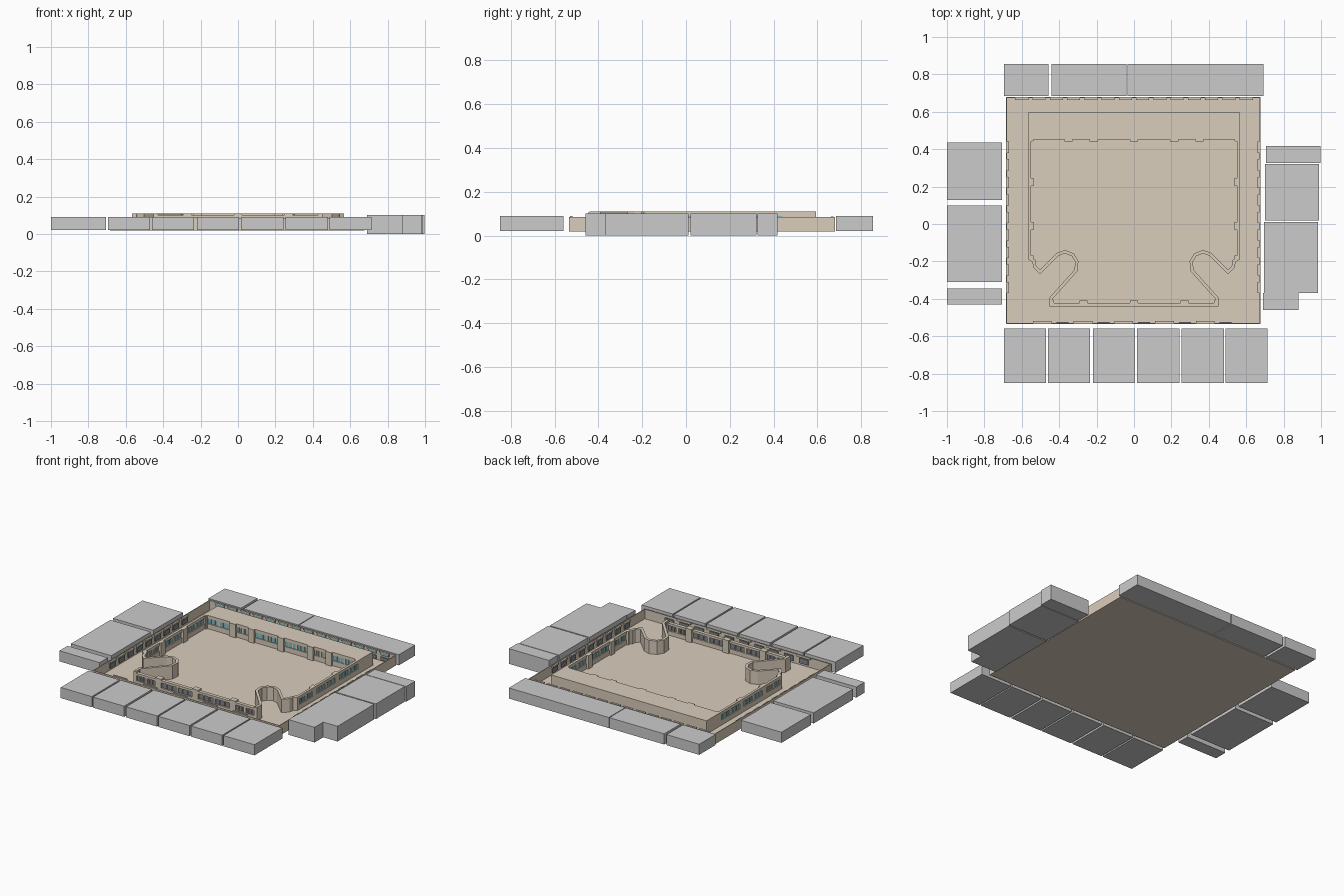
import bpy, bmesh
from mathutils import Vector

if "Cube" in bpy.data.objects:
    bpy.data.objects.remove(bpy.data.objects["Cube"])


def material(name, rgb):
    m = bpy.data.materials.new(name)
    m.diffuse_color = (*rgb, 1)
    m.use_nodes = True
    m.node_tree.nodes["Principled BSDF"].inputs["Base Color"].default_value = m.diffuse_color
    return m


TAN = material("tan_stone", (0.70, 0.61, 0.50))
BLUE = material("blue_glass", (0.22, 0.50, 0.55))
DARK = material("dark_glass", (0.22, 0.24, 0.26))


def finish(name, bm, mat):
    bmesh.ops.recalc_face_normals(bm, faces=bm.faces)
    me = bpy.data.meshes.new(name)
    bm.to_mesh(me)
    bm.free()
    ob = bpy.data.objects.new(name, me)
    if mat:
        me.materials.append(mat)
    bpy.context.collection.objects.link(ob)
    return ob


def boxes(name, items, mat=None):
    """One object from (x0, x1, y0, y1, z0, z1) boxes."""
    bm = bmesh.new()
    for x0, x1, y0, y1, z0, z1 in items:
        vs = bmesh.ops.create_cube(bm, size=1)["verts"]
        for v in vs:
            v.co = Vector(((x0, x1)[v.co.x > 0], (y0, y1)[v.co.y > 0], (z0, z1)[v.co.z > 0]))
    return finish(name, bm, mat)


def path_wall(name, pts, thick, z0, z1, mat):
    """Wall of even thickness along a polyline, mitred at the corners."""
    pts = [Vector(p) for p in pts]
    bm = bmesh.new()
    rings = []
    for i, p in enumerate(pts):
        a = (p - pts[i - 1]).normalized() if i else (pts[1] - p).normalized()
        b = (pts[i + 1] - p).normalized() if i < len(pts) - 1 else a
        na, nb = Vector((-a.y, a.x)), Vector((-b.y, b.x))
        n = (na + nb).normalized()
        n *= thick / 2 / max(n.dot(na), 0.5)
        rings.append([bm.verts.new((q.x, q.y, z)) for q, z in
                      ((p - n, z0), (p + n, z0), (p + n, z1), (p - n, z1))])
    for r, s in zip(rings, rings[1:]):
        for k in range(4):
            bm.faces.new((r[k], r[(k + 1) % 4], s[(k + 1) % 4], s[k]))
    bm.faces.new(rings[0])
    bm.faces.new(rings[-1])
    return finish(name, bm, mat)


def bay_wall(name, axis, w0, w1, inward, piers, z0, sill, head, top, glass, pier_top=None):
    """Straight wall: sill, header, piers projecting inward, glass and mullions."""
    def b(u0, u1, v0, v1, a, c):
        return (u0, u1, v0, v1, a, c) if axis == "x" else (v0, v1, u0, u1, a, c)
    lo, hi = piers[0], piers[-1]
    mid, half = (w0 + w1) / 2, 0.022
    p0, p1 = (w0, w1 + 0.012) if inward > 0 else (w0 - 0.012, w1)
    stone = [b(lo, hi, w0, w1, z0, sill), b(lo, hi, w0, w1, head, top)]
    for p in piers:
        stone.append(b(max(p - half, lo), min(p + half, hi), p0, p1, z0, pier_top or top))
    for p, q in zip(piers, piers[1:]):
        n = 6
        for k in range(1, n):
            u = p + half + (q - p - 2 * half) * k / n
            t = 0.008 if k == n // 2 else 0.002
            stone.append(b(u - t, u + t, w0 + 0.002, w1 - 0.002, sill, head))
    boxes(name, stone, TAN)
    boxes(name + "_glass", [b(lo + 0.01, hi - 0.01, mid - 0.002, mid + 0.002, sill, head)], glass)


# Surrounding blocks
front = [(x, x + 0.226, -0.85, -0.56, 0.02, 0.09) for x in (-0.696, -0.46, -0.22, 0.016, 0.254, 0.489)]
back = [(a, b, 0.685, 0.855, 0.02, 0.09) for a, b in ((-0.695, -0.457), (-0.44, -0.041), (-0.036, 0.692))]
left = [(-1.0, -0.706, a, b, 0.02, 0.09) for a, b in ((0.128, 0.435), (-0.31, 0.1), (-0.43, -0.345))]
right = [(0.705, 0.998, 0.326, 0.418, 0, 0.1), (0.70, 0.99, 0.02, 0.322, 0, 0.1),
         (0.694, 0.984, -0.37, 0.012, 0, 0.1), (0.69, 0.88, -0.46, -0.37, 0, 0.1)]
for side, items in (("front", front), ("back", back), ("left", left), ("right", right)):
    for i, it in enumerate(items):
        boxes(f"{side}_block_{i + 1}", [it])

# Floor and outer perimeter walls
X0, X1, Y0, Y1, F = -0.684, 0.676, -0.535, 0.68, 0.02
boxes("floor", [(X0, X1, Y0, Y1, F - 0.002, F + 0.002)], TAN)
T = 0.005
boxes("outer_walls", [(X0, X1, Y0, Y0 + T, F, 0.085), (X0, X1, Y1 - T, Y1, F, 0.085),
                      (X0, X0 + T, Y0, Y1, F, 0.085), (X1 - T, X1, Y0, Y1, F, 0.085)], TAN)

# Shop windows on the inner faces of the outer walls, with stone hoods above
panes, hoods, sky = [], [], []
for i in range(14):
    x = -0.6 + 1.2 * i / 13
    sky.append((x - 0.03, x + 0.03, Y1 - 0.012, Y1 - T, 0.062, 0.078))
    panes.append((x - 0.03, x + 0.03, Y1 - 0.012, Y1 - T, 0.028, 0.05))
    hoods.append((x - 0.035, x + 0.035, Y1 - 0.018, Y1 - T, 0.081, 0.088))
for i in range(10):
    x = -0.49 + 0.98 * i / 9
    panes.append((x - 0.032, x + 0.032, Y0 + T, Y0 + 0.012, 0.035, 0.07))
    if i % 2 == 0:
        hoods.append((x - 0.05, x + 0.05, Y0 + T, Y0 + 0.016, 0.076, 0.09))
for i in range(9):
    y = -0.34 + 0.75 * i / 8
    for a, b, c in ((X0 + T, X0 + 0.012, X0 + 0.016), (X1 - T, X1 - 0.012, X1 - 0.016)):
        panes.append((min(a, b), max(a, b), y - 0.028, y + 0.028, 0.035, 0.065))
        hoods.append((min(a, c), max(a, c), y - 0.03, y + 0.03, 0.07, 0.08))
boxes("shop_windows", panes, DARK)
boxes("upper_windows", sky, BLUE)
boxes("window_hoods", hoods, TAN)

# Inner courtyard building: back wing, glazed walls
boxes("back_wing", [(-0.566, 0.566, 0.467, 0.595, F, 0.11)], TAN)
bay_wall("back_wall", "x", 0.452, 0.467, -1, [-0.566, -0.35, -0.215, 0, 0.215, 0.35, 0.566],
         F, 0.055, 0.09, 0.11, BLUE)
side_piers = [-0.19, -0.01, 0.225, 0.467]
bay_wall("left_wall", "y", -0.566, -0.55, 1, side_piers, F, 0.055, 0.09, 0.11, BLUE)
bay_wall("right_wall", "y", 0.55, 0.566, -1, side_piers, F, 0.055, 0.09, 0.11, BLUE)
bay_wall("front_wall", "x", -0.445, -0.422, 1, [-0.45, -0.27, 0, 0.27, 0.45],
         F, 0.05, 0.085, 0.1, DARK, 0.108)

# Curved entrance notches at the two front corners
hook = [(0.558, -0.185), (0.536, -0.197), (0.53, -0.228), (0.503, -0.256), (0.408, -0.162),
        (0.368, -0.148), (0.327, -0.165), (0.306, -0.2), (0.31, -0.248), (0.442, -0.395), (0.442, -0.44)]
for side, s in (("left", -1), ("right", 1)):
    path_wall(f"{side}_entrance_wall", [(s * x, y) for x, y in hook], 0.017, F, 0.11, TAN)
